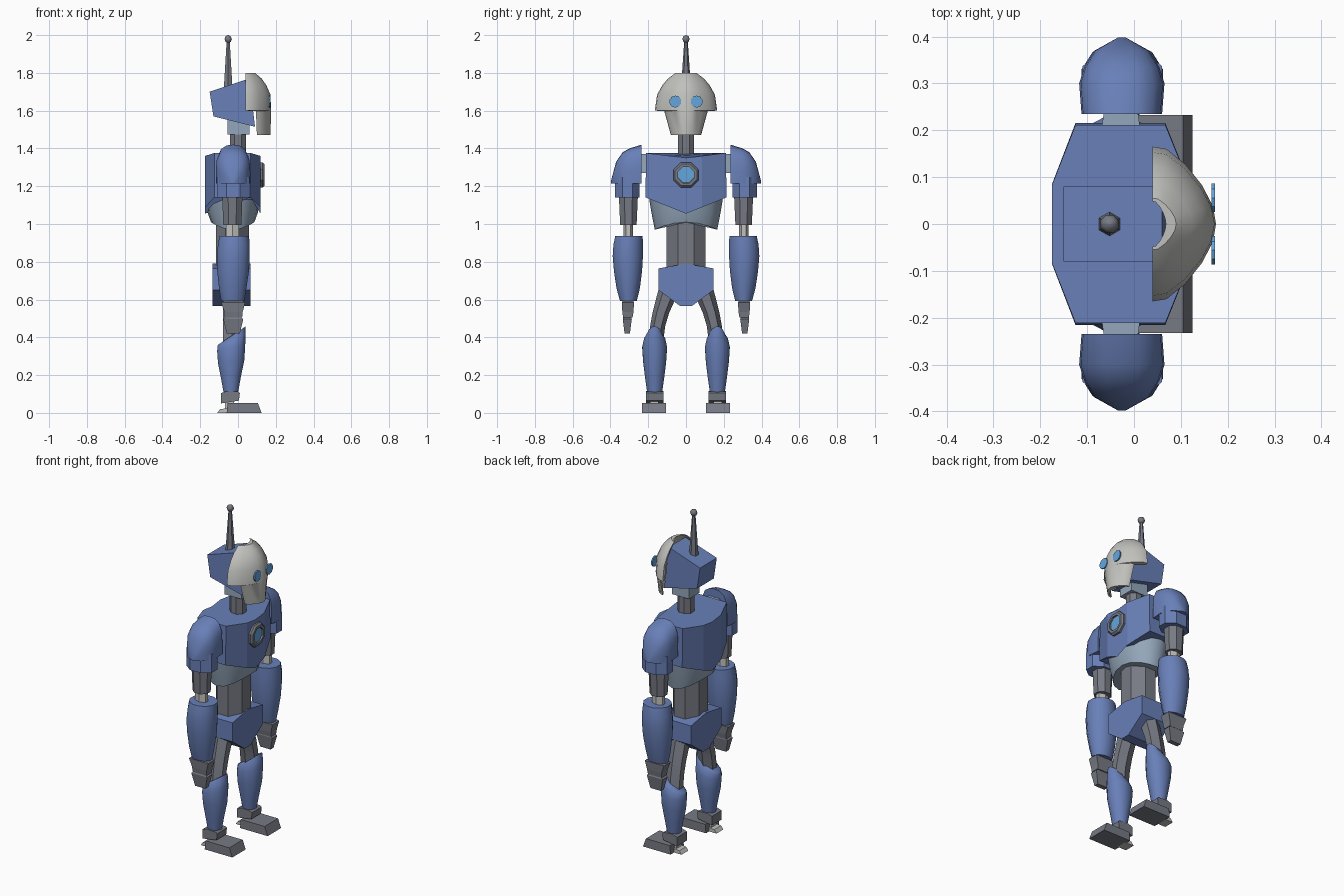
import bpy, bmesh, math

if "Cube" in bpy.data.objects:
    bpy.data.objects.remove(bpy.data.objects["Cube"])

def mat(name, c):
    m = bpy.data.materials.new(name)
    m.diffuse_color = (*c, 1)
    m.use_nodes = True
    m.node_tree.nodes["Principled BSDF"].inputs["Base Color"].default_value = m.diffuse_color
    return m

BLUE = mat("armour blue", (0.14, 0.215, 0.48))
SLATE = mat("pale slate blue", (0.30, 0.39, 0.50))
GREY = mat("dark grey metal", (0.185, 0.195, 0.23))
LIGHT = mat("light grey", (0.53, 0.53, 0.51))
GLOW = mat("bright blue", (0.13, 0.38, 0.72))

def loft(name, rings, m, smooth=None):
    """Skin a list of closed rings and cap both ends."""
    bm = bmesh.new()
    vs = [[bm.verts.new(p) for p in r] for r in rings]
    n = len(rings[0])
    for a, b in zip(vs, vs[1:]):
        for i in range(n):
            j = (i + 1) % n
            bm.faces.new((a[i], a[j], b[j], b[i]))
    bm.faces.new(vs[0][::-1])
    bm.faces.new(vs[-1])
    bmesh.ops.recalc_face_normals(bm, faces=bm.faces)
    me = bpy.data.meshes.new(name)
    bm.to_mesh(me)
    bm.free()
    if smooth:
        me.polygons.foreach_set("use_smooth", [True] * len(me.polygons))
        me.set_sharp_from_angle(angle=math.radians(smooth))
    me.materials.append(m)
    ob = bpy.data.objects.new(name, me)
    bpy.context.collection.objects.link(ob)
    return ob

def angles(n, turn):
    return [2 * math.pi * (i + turn) / n for i in range(n)]

def ring(n, x, y, z, rx, ry, turn=0.5, tilt=0.0):
    """Horizontal ellipse; tilt raises the +x side."""
    return [(x + rx * math.cos(a), y + ry * math.sin(a), z + tilt * math.cos(a)) for a in angles(n, turn)]

def disc(n, x, y, z, r):
    """Circle facing +x."""
    return [(x, y + r * math.cos(a), z + r * math.sin(a)) for a in angles(n, 0.5)]

def rect(x0, x1, y0, y1, z):
    return [(x0, y0, z), (x1, y0, z), (x1, y1, z), (x0, y1, z)]

def side_profile(name, pts, y0, y1, m):
    return loft(name, [[(x, y, z) for x, z in pts] for y in (y0, y1)], m)

# --- head ---
side_profile("head_back", [(-.15, 1.70), (.06, 1.77), (.09, 1.515), (-.13, 1.57)], -.08, .08, BLUE)
loft("jaw", [rect(-.055, .06, -.05, .05, 1.475), rect(-.055, .06, -.05, .05, 1.56)], SLATE)
loft("neck", [ring(8, 0, 0, z, .047, .047) for z in (1.34, 1.5)], GREY)

# face mask: shell of front curve plus inner curve at each height
SECTION = [(0, 1), (.22, .97), (.52, .77), (.78, .5), (.94, .25), (1, 0)]
def mask_row(z, w, side, front):
    def curve(wd, fr):
        half = [(side + fx * (fr - side), fy * wd, z) for fx, fy in SECTION]
        return half + [(x, -y, z) for x, y, z in half[-2::-1]]
    return curve(w, front) + curve(w * .88, front - .022)[::-1]
loft("face_mask", [mask_row(*r) for r in (
    (1.47, .08, .10, .172), (1.598, .115, .095, .175), (1.60, .165, .04, .175),
    (1.685, .153, .04, .172), (1.735, .125, .04, .15), (1.77, .095, .04, .125),
    (1.80, .055, .04, .09))], LIGHT, 35)
for s in (1, -1):
    loft("eye", [disc(10, x, s * .056, 1.648, .032) for x in (.165, .173)], GLOW)

# antenna
loft("antenna", [ring(6, -.052, 0, z, r, r) for z, r in ((1.71, .027), (1.96, .01))], GREY)
loft("antenna_tip", [ring(8, -.052, 0, 1.979 + .021 * h, .021 * r, .021 * r)
     for h, r in ((-1, .1), (-.7, .71), (0, 1), (.7, .71), (1, .1))], GREY, 60)

# --- torso ---
OUT = [(.147, 0), (.147, .085), (.095, .215), (-.097, .215), (-.147, .085)]
OUT += [(-.147, 0)] + [(x, -y) for x, y in OUT[:0:-1]]
loft("chest", [[(x - .028, y, 1.055 + .4 * abs(y)) for x, y in OUT],
               [(x - .028, y * .98, 1.35 + .12 * abs(y)) for x, y in OUT]], BLUE)
loft("chest_lamp_ring", [disc(8, x, 0, 1.26, r) for x, r in
     ((.1, .072), (.13, .072), (.14, .062), (.14, .046), (.122, .046))], GREY)
loft("chest_lamp", [disc(8, x, 0, 1.26, .045) for x in (.122, .13)], GLOW)

def waist_ring(z, rx, ry, dip):
    return [(-.028 + rx * math.cos(a), ry * math.sin(a), z - dip * math.sin(a) ** 2) for a in angles(16, 0)]
loft("abdomen", [waist_ring(1.01, .115, .165, .04), waist_ring(1.06, .133, .18, .015),
                 waist_ring(1.13, .143, .195, 0)], SLATE, 40)
loft("spine", [ring(8, -.03, 0, z, .095, .113) for z in (.72, 1.05)], GREY)

# pelvis: front outline pushed through x
PELVIS = [(.03, .565), (.145, .65), (.145, .765), (0, .79), (-.145, .765), (-.145, .65), (-.03, .565)]
loft("pelvis", [[(x, y, z) for y, z in PELVIS] for x in (-.135, .065)], BLUE)

ARCH = [(1, 0), (1, .35), (.96, .66), (.75, .88), (.4, .98), (0, 1)]
ARCH += [(-x, z) for x, z in ARCH[-2::-1]]

for s in (1, -1):
    # --- arms ---
    loft("shoulder_link", [[(-.028 + a * w, s * y, 1.32 + b * .05) for a, b in
         ((-1, -1), (1, -1), (1, 1), (-1, 1))] for y, w in ((.185, .044), (.24, .036))], SLATE)
    # shoulder pad: arches shrinking outwards
    loft("shoulder_pad", [[(-.026 + a * w, s * y, 1.215 + b * h) for a, b in ARCH]
         for y, w, h in ((.235, .086, .205), (.30, .091, .185), (.335, .08, .165),
                         (.37, .058, .115), (.398, .008, .01))], BLUE, 40)
    loft("shoulder_sleeve", [ring(8, -.025, s * .31, z, .092, .07) for z in (1.14, 1.25)], BLUE)
    loft("upper_arm", [ring(8, -.03, s * .305, .995, .052, .047),
                       ring(8, -.03, s * .305, 1.2, .06, .057)], GREY)
    loft("elbow", [ring(6, -.03, s * .305, z, .04, .025) for z in (.91, 1.0)], LIGHT)
    loft("forearm", [ring(12, x, s * y, z, rx, ry, tilt=0) for z, x, y, rx, ry in (
        (.592, -.028, .305, .063, .046), (.66, -.028, .306, .075, .064), (.75, -.026, .307, .087, .077),
        (.83, -.025, .308, .09, .083), (.89, -.022, .306, .087, .081), (.937, -.02, .302, .081, .075))],
        BLUE, 40)
    loft("palm", [rect(-.07, .022, s * .283, s * .333, .505), rect(-.072, .025, s * .278, s * .337, .535),
                  rect(-.09, .038, s * .275, s * .34, .585), rect(-.06, .01, s * .285, s * .33, .60)], GREY)
    loft("fingers", [rect(-.06, .01, s * .297, s * .325, .42),
                     rect(-.078, .028, s * .287, s * .335, .497),
                     rect(-.06, .01, s * .29, s * .33, .51)], GREY)

    # --- legs ---
    loft("thigh", [ring(6, -.032, s * y, z, .055, r) for y, z, r in (
        (.08, .69, .055), (.105, .61, .052), (.133, .53, .044), (.15, .46, .04), (.163, .36, .04))], GREY, 25)
    loft("shin", [ring(12, x, s * .166, z, rx, ry, tilt=t) for z, x, rx, ry, t in (
        (.11, -.038, .04, .041, 0), (.19, -.038, .055, .053, 0), (.27, -.036, .072, .063, .01),
        (.345, -.036, .077, .068, .02), (.385, -.034, .077, .058, .035), (.408, -.034, .075, .04, .05))],
        BLUE, 50)
    side_profile("ankle_cuff", [(-.09, .05), (-.09, .105), (-.06, .115), (.0, .112), (.01, .105), (.005, .065)],
                 s * .12, s * .213, GREY)
    loft("ankle_joint", [rect(-.07, -.02, s * .145, s * .19, z) for z in (.015, .08)], LIGHT)
    side_profile("foot", [(-.06, 0), (-.055, .053), (.105, .053), (.125, 0)], s * .105, s * .233, GREY)
    side_profile("heel", [(-.11, 0), (-.095, .02), (-.05, .025), (-.05, 0)], s * .135, s * .2, LIGHT)
